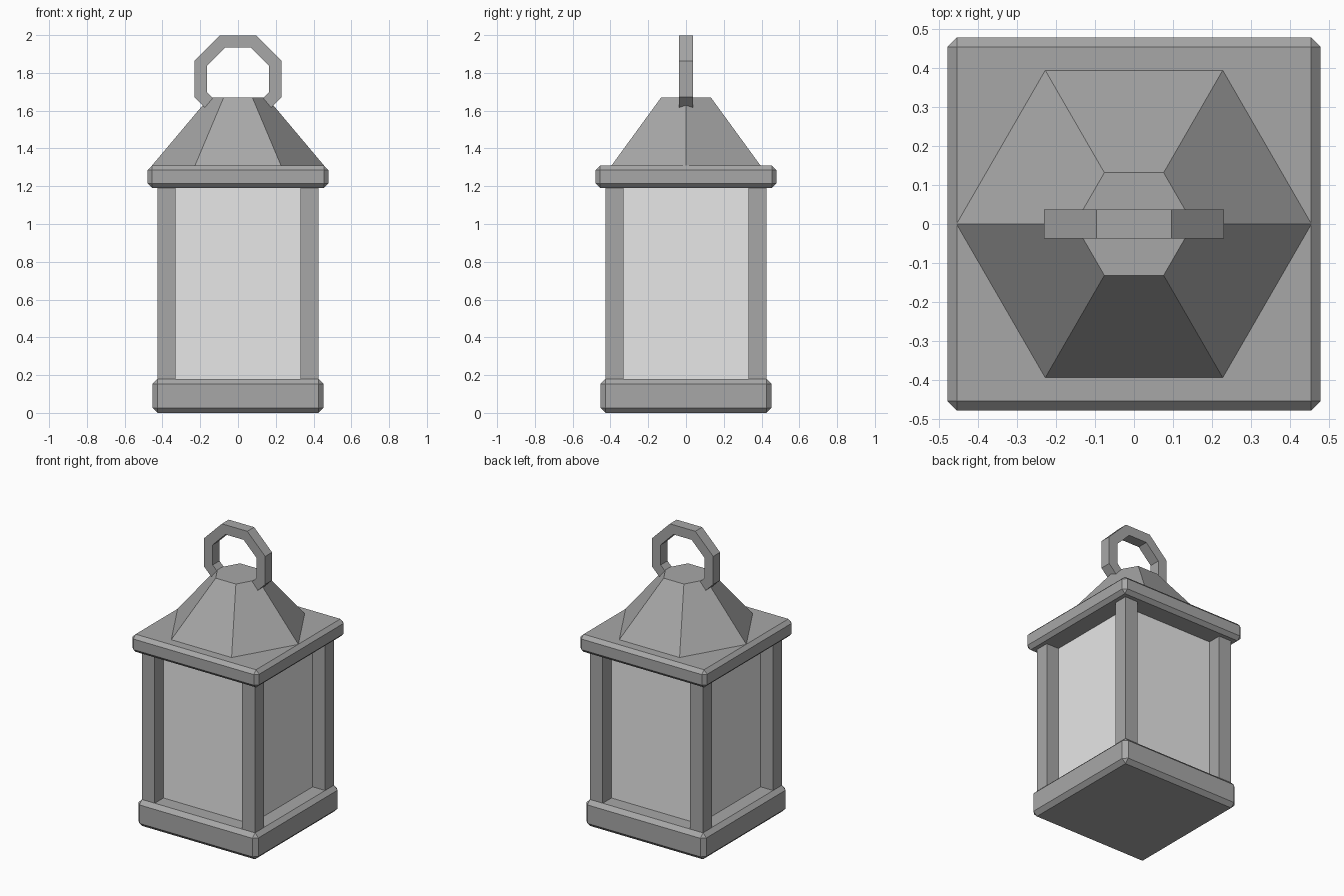
import bpy
import bmesh
from math import cos, sin, pi

cube = bpy.data.objects.get("Cube")
if cube:
    bpy.data.objects.remove(cube, do_unlink=True)


def make_material(name, value):
    mat = bpy.data.materials.new(name)
    mat.use_nodes = True
    color = (value, value, value, 1)
    mat.diffuse_color = color
    mat.node_tree.nodes["Principled BSDF"].inputs["Base Color"].default_value = color
    return mat


metal = make_material("grey metal", 0.39)
glass = make_material("pale glass", 0.8)


def finish(name, bm, mat):
    bmesh.ops.recalc_face_normals(bm, faces=bm.faces)
    mesh = bpy.data.meshes.new(name)
    bm.to_mesh(mesh)
    bm.free()
    mesh.materials.append(mat)
    obj = bpy.data.objects.new(name, mesh)
    bpy.context.collection.objects.link(obj)
    return obj


def box(name, x, y, half, z0, z1, mat, bevel=0):
    """Square upright box, optionally with chamfered edges."""
    bm = bmesh.new()
    bmesh.ops.create_cube(bm, size=1)
    for v in bm.verts:
        v.co = (x + v.co.x * 2 * half, y + v.co.y * 2 * half,
                (z0 + z1) / 2 + v.co.z * (z1 - z0))
    if bevel:
        bmesh.ops.bevel(bm, geom=bm.edges[:], offset=bevel, segments=1,
                        affect='EDGES')
    return finish(name, bm, mat)


# Base, glass body and lid plate
box("base", 0, 0, 0.453, 0, 0.18, metal, 0.027)
box("glass_body", 0, 0, 0.332, 0.15, 1.22, glass)
box("lid_plate", 0, 0, 0.478, 1.19, 1.31, metal, 0.024)

# Corner posts
for x, side in ((-1, "right"), (1, "left")):
    for y, end in ((-1, "front"), (1, "back")):
        box(f"{end}_{side}_post", x * 0.378, y * 0.378, 0.048, 0.15, 1.22, metal)

# Six-sided tapered roof
bm = bmesh.new()
rings = []
for radius, z in ((0.455, 1.31), (0.152, 1.67)):
    rings.append([bm.verts.new((radius * cos(i * pi / 3), radius * sin(i * pi / 3), z))
                  for i in range(6)])
    bm.faces.new(rings[-1])
for i in range(6):
    j = (i + 1) % 6
    bm.faces.new((rings[0][i], rings[0][j], rings[1][j], rings[1][i]))
finish("roof", bm, metal)

# Octagonal carrying ring with a square section
bm = bmesh.new()
sections = []
for i in range(8):
    a = (i + 0.5) * pi / 4
    sections.append([bm.verts.new((r * cos(a), y, 1.768 + r * sin(a)))
                     for r, y in ((0.25, -0.037), (0.25, 0.037),
                                  (0.179, 0.037), (0.179, -0.037))])
for i in range(8):
    s, t = sections[i], sections[(i + 1) % 8]
    for k in range(4):
        m = (k + 1) % 4
        bm.faces.new((s[k], s[m], t[m], t[k]))
finish("carry_ring", bm, metal)
